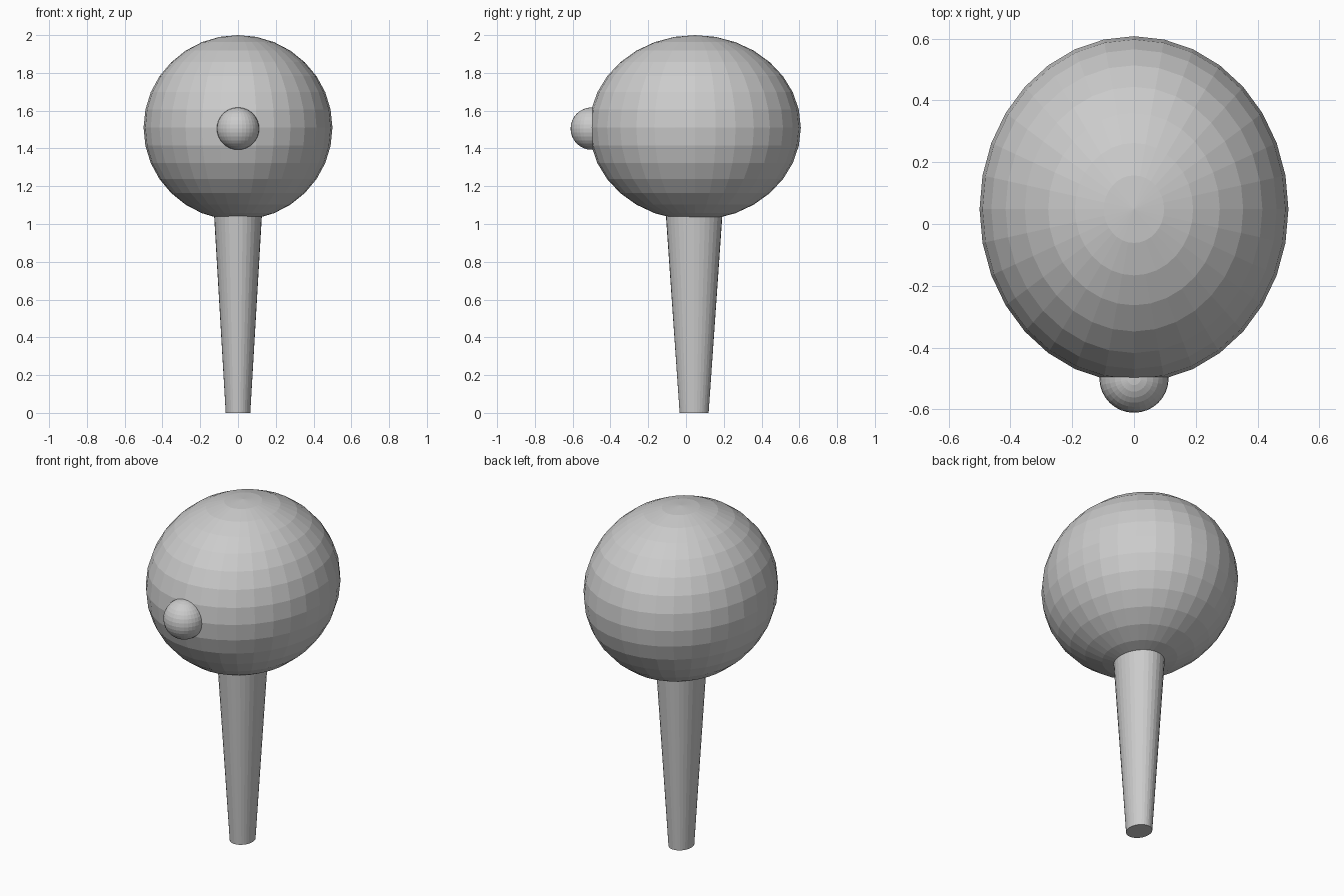
import bpy

if "Cube" in bpy.data.objects:
    bpy.data.objects.remove(bpy.data.objects["Cube"])


def ellipsoid(name, centre, radii):
    bpy.ops.mesh.primitive_uv_sphere_add(segments=32, ring_count=16, radius=1, location=centre)
    ob = bpy.context.object
    ob.name = name
    ob.scale = radii
    return ob


# Large faceted head and the small nose on its front
ellipsoid("head", (0, 0.048, 1.51), (0.5, 0.56, 0.49))
ellipsoid("nose", (0, -0.50, 1.505), (0.112, 0.111, 0.112))

# Tapered oval stem, narrow at the ground and sunk into the head
height = 1.1
bottom_radius = 0.065
top_radius = bottom_radius + 0.061 * height / 1.035
bpy.ops.mesh.primitive_cone_add(vertices=32, radius1=bottom_radius, radius2=top_radius,
                                depth=height, location=(0, 0.043, height / 2))
stem = bpy.context.object
stem.name = "stem"
stem.scale = (1, 1.18, 1)
